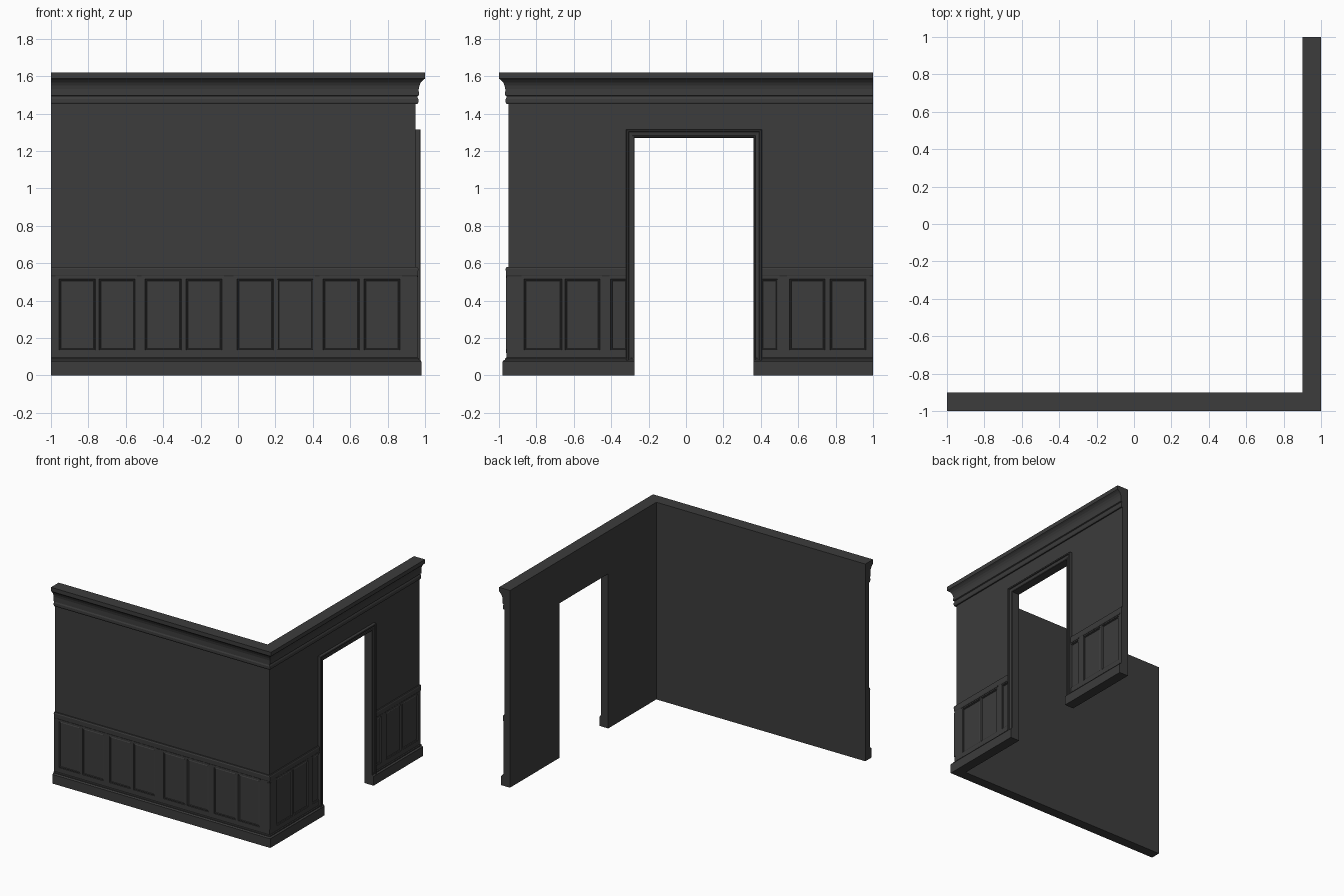
import bpy, bmesh
from mathutils import Vector

if "Cube" in bpy.data.objects:
    bpy.data.objects.remove(bpy.data.objects["Cube"], do_unlink=True)

# One dark grey paint for everything
paint = bpy.data.materials.new("charcoal_paint")
paint.use_nodes = True
GREY = (0.045, 0.045, 0.045, 1)
paint.diffuse_color = GREY
bsdf = next(n for n in paint.node_tree.nodes if n.type == 'BSDF_PRINCIPLED')
bsdf.inputs["Base Color"].default_value = GREY
bsdf.inputs["Roughness"].default_value = 0.8

WALL, INNER, TOP = 0.95, 0.9, 1.62
DOOR_A, DOOR_B, DOOR_TOP = -0.275, 0.36, 1.27
CASING = 0.045


def finish(name, bm):
    bmesh.ops.recalc_face_normals(bm, faces=bm.faces[:])
    mesh = bpy.data.meshes.new(name)
    bm.to_mesh(mesh)
    bm.free()
    mesh.materials.append(paint)
    obj = bpy.data.objects.new(name, mesh)
    bpy.context.collection.objects.link(obj)
    return obj


def skin(name, rings):
    """Join matching closed rings of points and cap both ends."""
    bm = bmesh.new()
    loops = [[bm.verts.new(p) for p in ring] for ring in rings]
    for a, b in zip(loops, loops[1:]):
        for i in range(len(a)):
            j = (i + 1) % len(a)
            bm.faces.new((a[i], a[j], b[j], b[i]))
    bm.faces.new(loops[0])
    bm.faces.new(loops[-1])
    return finish(name, bm)


def front_ring(profile, x):
    return [(x, -WALL - d, z) for d, z in profile]


def corner_ring(profile):
    return [(WALL + d, -WALL - d, z) for d, z in profile]


def side_ring(profile, y):
    return [(WALL + d, y, z) for d, z in profile]


def trim(name, profile, stop_a=None, stop_b=None):
    """Run a moulding round the corner, optionally broken by the doorway."""
    start = [front_ring(profile, -1), corner_ring(profile)]
    if stop_a is None:
        skin(name, start + [side_ring(profile, 1)])
    else:
        skin(name + "_corner", start + [side_ring(profile, stop_a)])
        skin(name + "_end", [side_ring(profile, stop_b), side_ring(profile, 1)])


# Plain walls
skin("front_wall", [[(x, -WALL, 0), (x, -INNER, 0), (x, -INNER, TOP), (x, -WALL, TOP)]
                    for x in (-1, WALL)])
outline = [(-INNER, 0), (DOOR_A, 0), (DOOR_A, DOOR_TOP), (DOOR_B, DOOR_TOP),
           (DOOR_B, 0), (1, 0), (1, TOP), (-INNER, TOP)]
skin("doorway_wall", [[(x, y, z) for y, z in outline] for x in (INNER, WALL)])

# Horizontal mouldings as (projection, height)
trim("cornice", [(0, 1.45), (.010, 1.45), (.014, 1.46), (.014, 1.478), (.009, 1.488),
                 (.009, 1.493), (.017, 1.497), (.016, 1.53), (.020, 1.55), (.028, 1.567),
                 (.039, 1.579), (.045, 1.583), (.05, 1.587), (.05, TOP), (0, TOP)])
trim("baseboard", [(0, 0), (.03, 0), (.03, .075), (.026, .08), (.018, .083),
                   (.018, .09), (.013, .095), (0, .095)], DOOR_A, DOOR_B)
trim("chair_rail", [(0, .53), (.010, .53), (.013, .537), (.014, .57), (.010, .58), (0, .58)],
     DOOR_A - CASING, DOOR_B + CASING)


# Panelled wainscot with stepped, recessed panels
def wainscot(name, place, start, end, panels):
    cuts = sorted({start, end, *(v for p in panels for v in p)})
    levels = [.09, .135, .515, .535]
    bm = bmesh.new()
    grid = [[bm.verts.new(place(u, z)) for z in levels] for u in cuts]
    recessed = []
    for i, u in enumerate(cuts[:-1]):
        for k in range(3):
            f = bm.faces.new((grid[i][k], grid[i + 1][k], grid[i + 1][k + 1], grid[i][k + 1]))
            if k == 1 and any(a <= u < b for a, b in panels):
                recessed.append(f)
    for f in bm.faces:
        f.normal_update()
    for width, depth in ((.003, -.005), (.007, .003), (.004, -.005)):
        bmesh.ops.inset_individual(bm, faces=recessed, thickness=width, depth=depth)
    # close the exposed ends back to the wall
    back = Vector(place(0, 0)) - Vector(place(0, 0, 0))
    for column in (grid[0], grid[-1]):
        rear = [bm.verts.new(v.co - back) for v in column]
        bm.faces.new(column + rear[::-1])
    return finish(name, bm)


def on_front(u, z, d=.010):
    return (u, -WALL - d, z)


def on_side(u, z, d=.010):
    return (WALL + d, u, z)


pairs = [(-.957, -.55), (-.497, -.086), (-.005, .402), (.455, .866)]
front_panels = [p for a, b in pairs for p in ((a, a + .194), (b - .192, b))]
wainscot("front_wainscot", on_front, -1, WALL + .010, front_panels)
wainscot("side_wainscot_corner", on_side, -WALL - .010, DOOR_A - CASING + .01,
         [(-.866, -.663), (-.647, -.46), (-.403, -.313)])
wainscot("side_wainscot_end", on_side, DOOR_B + CASING - .01, 1,
         [(.402, .49), (.553, .743), (.77, .963)])


# Beads under the rail and joint strips between panel sets
def strip(name, place, u0, u1, z0, z1):
    skin(name, [[place(u, z, d) for u, z in ((u0, z0), (u1, z0), (u1, z1), (u0, z1))]
                for d in (.009, .013)])


for i, (a, b) in enumerate(pairs):
    strip(f"front_bead_{i}", on_front, a - .02, b + .01, .525, .533)
for i, (a, b) in enumerate([(-.88, -.45), (-.41, -.32), (.405, .5), (.54, .98)]):
    strip(f"side_bead_{i}", on_side, a, b, .525, .533)
strip("centre_joint", on_front, -.068, -.032, .12, .53)
strip("front_corner_bead", on_front, .94, WALL + .012, .14, .52)
strip("side_corner_bead", on_side, -WALL - .012, -.945, .14, .52)

# Door casing: mitred moulding as (distance from opening, projection)
casing = [(0, 0), (0, .016), (.004, .019), (.010, .019), (.012, .014), (.031, .018),
          (.033, .025), (.041, .027), (CASING, .024), (CASING, 0)]
skin("door_casing", [
    [(WALL + d, DOOR_A - w, .08) for w, d in casing],
    [(WALL + d, DOOR_A - w, DOOR_TOP + w) for w, d in casing],
    [(WALL + d, DOOR_B + w, DOOR_TOP + w) for w, d in casing],
    [(WALL + d, DOOR_B + w, .08) for w, d in casing]])
